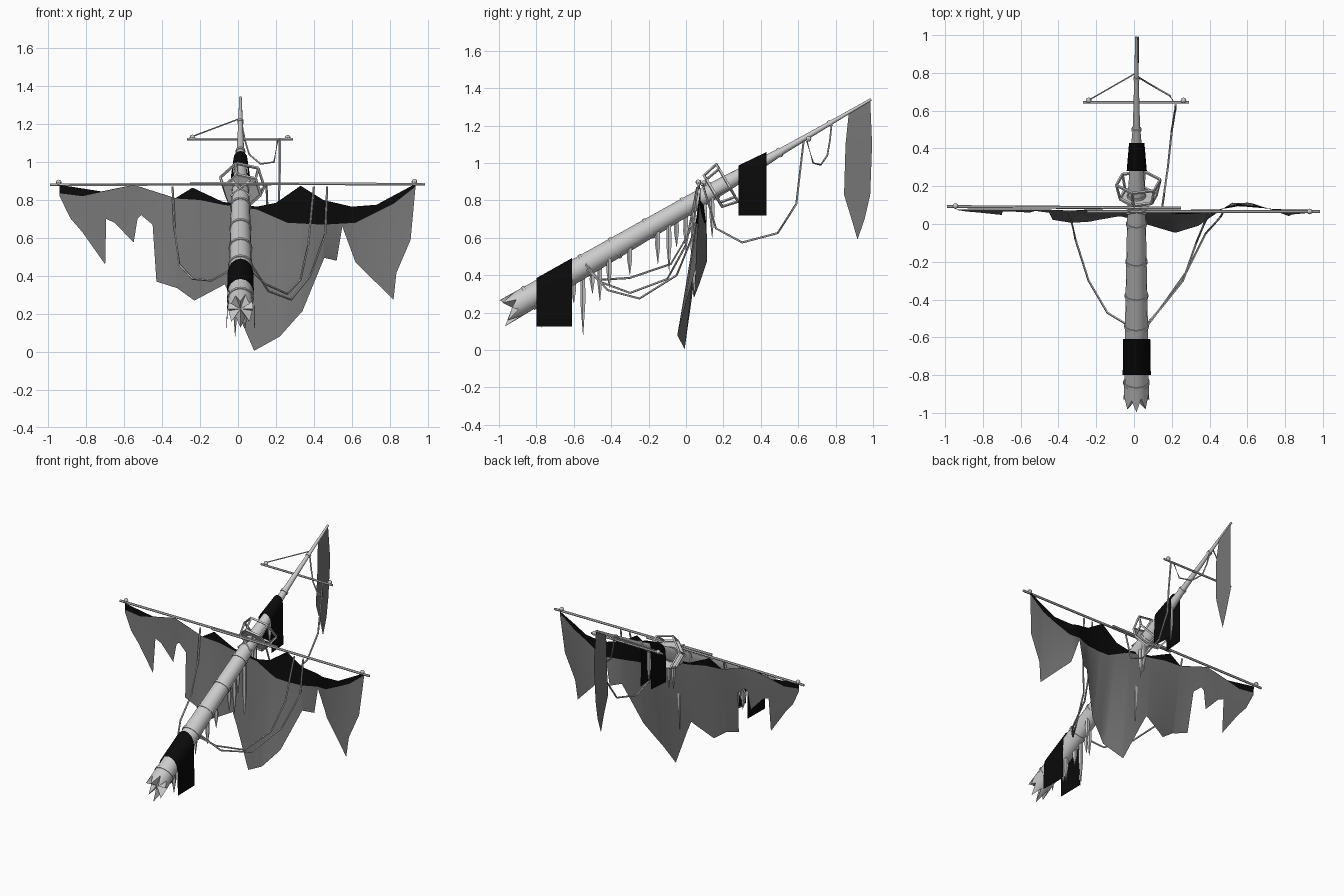
import bpy, bmesh, math, random
from mathutils import Vector

if "Cube" in bpy.data.objects:
    bpy.data.objects.remove(bpy.data.objects["Cube"])
random.seed(4)
CX = 0.013
AXIS = Vector((0, 0.865, 0.502)).normalized()
TILT = Vector((0, 0, 1)).rotation_difference(AXIS)


def material(name, v):
    m = bpy.data.materials.new(name)
    m.use_nodes = True
    m.diffuse_color = (v, v, v, 1)
    m.node_tree.nodes["Principled BSDF"].inputs["Base Color"].default_value = (v, v, v, 1)
    return m


WOOD = material("weathered wood", 0.6)
CLOTH = material("grey canvas", 0.18)
BLACK = material("black cloth", 0.003)


def finish(bm, name, mats):
    bmesh.ops.recalc_face_normals(bm, faces=bm.faces)
    me = bpy.data.meshes.new(name)
    bm.to_mesh(me)
    bm.free()
    ob = bpy.data.objects.new(name, me)
    bpy.context.collection.objects.link(ob)
    for m in mats:
        me.materials.append(m)
    bpy.ops.object.select_all(action='DESELECT')
    ob.select_set(True)
    bpy.context.view_layer.objects.active = ob
    bpy.ops.object.shade_smooth_by_angle(angle=math.radians(40))


def on_axis(y):
    return Vector((CX, y, 1.34 - 0.58 * (0.99 - y)))


def lerp(table, t):
    for (a, va), (b, vb) in zip(table, table[1:]):
        if t <= b:
            return va + (vb - va) * max(0, t - a) / (b - a)
    return table[-1][1]


MAST_R = [(-1, .07), (-.8, .064), (-.5, .06), (0, .05), (.2, .043), (.44, .026), (.52, .019), (.8, .011), (.99, .007)]


def tube(name, pts, radii, sides=6, splintered=False):
    """Sweep a ring along the points; a splintered tube starts with a broken end."""
    bm = bmesh.new()
    pts = [Vector(p) for p in pts]
    rings = []
    for i, p in enumerate(pts):
        d = (pts[min(i + 1, len(pts) - 1)] - pts[max(i - 1, 0)]).normalized()
        u = d.cross(Vector((0, 0, 1)) if abs(d.z) < 0.9 else Vector((1, 0, 0))).normalized()
        v = d.cross(u)
        ring = []
        for k in range(sides):
            a = math.tau * k / sides
            off = (u * math.cos(a) + v * math.sin(a)) * radii[i]
            if splintered and i == 0:
                h = off.z / radii[i]
                off += d * (random.uniform(.02, .045) if k % 2 else -(.04 + .06 * (1 - h) / 2) * abs(h))
            ring.append(bm.verts.new(p + off))
        rings.append(ring)
    for a, b in zip(rings, rings[1:]):
        for k in range(sides):
            j = (k + 1) % sides
            bm.faces.new((a[k], a[j], b[j], b[k]))
    if splintered:
        hub = bm.verts.new(pts[0])
        for k in range(sides):
            bm.faces.new((rings[0][(k + 1) % sides], rings[0][k], hub))
    else:
        bm.faces.new(rings[0][::-1])
    bm.faces.new(rings[-1])
    finish(bm, name, [WOOD])


def rod(name, a, b, r, sides=6):
    tube(name, [a, b], [r, r], sides)


def rope(name, pts, r=0.006):
    tube(name, pts, [r] * len(pts), 5)


# Mast with splintered foot
ys = [-.93, -.87, -.8, -.5, 0, .2, .44, .52, .8, .99]
tube("mast", [on_axis(y) for y in ys], [lerp(MAST_R, y) for y in ys], 16, True)
for y in (-.84, -.54, -.38, -.2, 0, .15, .5, .77):
    c, r = on_axis(y), lerp(MAST_R, y) + .005
    rod("mast_band", c - AXIS * .008, c + AXIS * .008, r, 16)

# Main yard from two overlapping poles, and the upper yard
rod("main_yard_right", (-.99, .092, .88), (.25, .085, .885), .008)
rod("main_yard_left", (-.25, .066, .888), (.985, .066, .883), .008)
rod("upper_yard", (-.27, .645, 1.12), (.29, .645, 1.12), .007)


def block(x, y, z, r):
    bm = bmesh.new()
    bmesh.ops.create_uvsphere(bm, u_segments=8, v_segments=6, radius=r)
    bmesh.ops.translate(bm, verts=bm.verts, vec=(x, y, z))
    finish(bm, "yard_block", [WOOD])


for k in ((-.945, .095, .892, .015), (.93, .066, .896, .015), (-.24, .655, 1.13, .015), (.262, .655, 1.128, .015)):
    block(*k)
for s in (-1, 1):
    rod("yard_lashing", (CX + s * .05, .055, .82), (CX - s * .05, .075, .905), .007)


# Lookout basket: hexagonal floor, posts and rim
def hex_pts(c, r):
    angles = [k * math.tau / 6 + .25 for k in range(6)]
    return [c + TILT @ Vector((r * math.cos(a), r * math.sin(a), 0)) for a in angles]


low, high = on_axis(.145) + Vector((.01, 0, 0)), on_axis(.22) + Vector((.01, 0, 0))
floor, rim = hex_pts(low, .1), hex_pts(high, .12)
bm = bmesh.new()
bottom = bm.faces.new([bm.verts.new(p) for p in floor])
bmesh.ops.solidify(bm, geom=[bottom], thickness=.012)
finish(bm, "basket_floor", [WOOD])
for k in range(6):
    rod("basket_post", floor[k], rim[k], .007, 4)
    rod("basket_rim", rim[k], rim[(k + 1) % 6], .008, 4)
    rod("basket_floor_edge", floor[k], floor[(k + 1) % 6], .009, 4)

# Rigging
rope("upper_stay", [(CX, .8, 1.23), (-.24, .655, 1.135)], .004)
rope("upper_slack_rope", [(.015, .78, 1.22), (.035, .77, 1.12), (.06, .755, 1.04), (.12, .72, .99),
                          (.19, .68, 1.0), (.21, .645, 1.12)], .005)
rope("long_rope", [(.22, .63, 1.12), (.22, .61, .95), (.215, .59, .78), (.2, .49, .625),
                   (.18, .3, .575), (.16, .16, .65), (.15, .09, .88)])
rope("right_brace", [(-.345, .07, .87), (-.335, .03, .65), (-.31, -.08, .46), (-.24, -.3, .385),
                     (-.14, -.47, .375), (-.04, -.53, .43), (CX, -.55, .48)])
rope("left_brace", [(.47, .06, .87), (.46, .04, .62), (.38, -.05, .4), (.28, -.25, .275),
                    (.16, -.42, .32), (.07, -.54, .46)])
rope("left_inner_brace", [(.4, .06, .87), (.37, 0, .56), (.33, -.1, .38), (.26, -.3, .305),
                          (.14, -.45, .36), (.05, -.55, .45)])

# Hanging shards under the mast, some between the drapes
for y, z in ((-.77, .12), (-.72, .18), (-.66, .15), (-.6, .25), (-.55, .08), (-.5, .3), (-.46, .26), (-.41, .33),
             (-.3, .4), (-.15, .46), (-.09, .42), (-.05, .55), (0, .52), (.04, .28), (.1, .58), (.14, .6),
             (.31, .77), (.35, .8), (.39, .73)):
    c, r = on_axis(y), lerp(MAST_R, y)
    x = CX + random.uniform(-.7, .7) * r
    h = c.z - r * .7 - z
    tube("hanging_shard", [(x, y, z + h), (x, y, z + h * .55), (x, y, z)], [.013, .015, .001], 5)


# Black cloths draped over the mast, falling on both sides
def drape(name, y0, y1, r0, r1, hem):
    bm = bmesh.new()
    rows = []
    for y, r in ((y0, r0), (y1, r1)):
        c = on_axis(y)
        arc = [(CX + r * math.cos(a * math.pi / 8), c.z + 1.16 * r * math.sin(a * math.pi / 8)) for a in range(9)]
        prof = [(CX + r + .005, hem)] + arc + [(CX - r - .002, hem)]
        rows.append([bm.verts.new((x, y, z)) for x, z in prof])
    a, b = rows
    for k in range(len(a) - 1):
        bm.faces.new((a[k], a[k + 1], b[k + 1], b[k]))
    finish(bm, name, [BLACK])


drape("lower_black_drape", -.8, -.61, .071, .068, .125)
drape("upper_black_drape", .28, .43, .05, .037, .72)

# Torn mainsail: columns between a scalloped head, a black band and a ragged foot
HEAD = [(-.94, .88), (-.72, .845), (-.55, .88), (-.33, .81), (-.24, .865), (-.08, .79), (.1, .765),
        (.2, .785), (.33, .875), (.45, .8), (.6, .765), (.73, .775), (.935, .885)]
BAND = [(-.94, .835), (-.82, .82), (-.71, .844), (-.55, .878), (-.33, .808), (-.2, .8), (-.08, .775), (.1, .75),
        (.26, .68), (.45, .67), (.62, .68), (.82, .78), (.935, .87)]
FOOT = [(-.94, .82), (-.885, .705), (-.82, .63), (-.7, .46), (-.695, .7), (-.65, .68), (-.55, .575), (-.53, .7),
        (-.51, .72), (-.45, .67), (-.43, .37), (-.32, .335), (-.23, .27), (-.07, .355), (-.03, .27), (.085, .005),
        (.22, .08), (.34, .215), (.455, .495), (.52, .48), (.55, .66), (.62, .47), (.82, .275), (.835, .415),
        (.91, .59), (.935, .86)]
BULGE = [(-.94, 0), (-.55, .02), (-.35, -.05), (-.1, .02), (.085, 0), (.22, -.06), (.4, -.03), (.55, .22),
         (.7, .1), (.82, .03), (.935, 0)]


def sail_y(x, z):
    d = max(0, .88 - z)
    return .078 - .1 * d ** 1.2 + lerp(BULGE, x) * d


bm = bmesh.new()
cols = []
for x in sorted({x for t in (HEAD, BAND, FOOT) for x, z in t}):
    h = lerp(HEAD, x)
    b = min(lerp(BAND, x), h - .001)
    f = min(lerp(FOOT, x), b - .002)
    zs = [h, b] + [b + (f - b) * k / 6 for k in range(1, 7)]
    cols.append([bm.verts.new((x, sail_y(x, z), z)) for z in zs])
for a, c in zip(cols, cols[1:]):
    for k in range(len(a) - 1):
        bm.faces.new((a[k], c[k], c[k + 1], a[k + 1])).material_index = 1 if k == 0 else 0
finish(bm, "mainsail", [CLOTH, BLACK])

# Pennant at the masthead
bm = bmesh.new()
left = [(.87, 1.265), (.853, 1.1), (.845, .83), (.885, .7)]
right = [(.985, 1.33), (.995, 1.1), (.985, .83), (.955, .7)]
rows = [[bm.verts.new((CX + dx, y, z)) for y, z in (l, r)]
        for l, r, dx in zip(left, right, (.004, .014, .006, .012))]
for a, b in zip(rows, rows[1:]):
    bm.faces.new((a[0], a[1], b[1], b[0]))
bm.faces.new((rows[-1][0], rows[-1][1], bm.verts.new((CX + .012, .917, .59))))
finish(bm, "pennant", [CLOTH])
